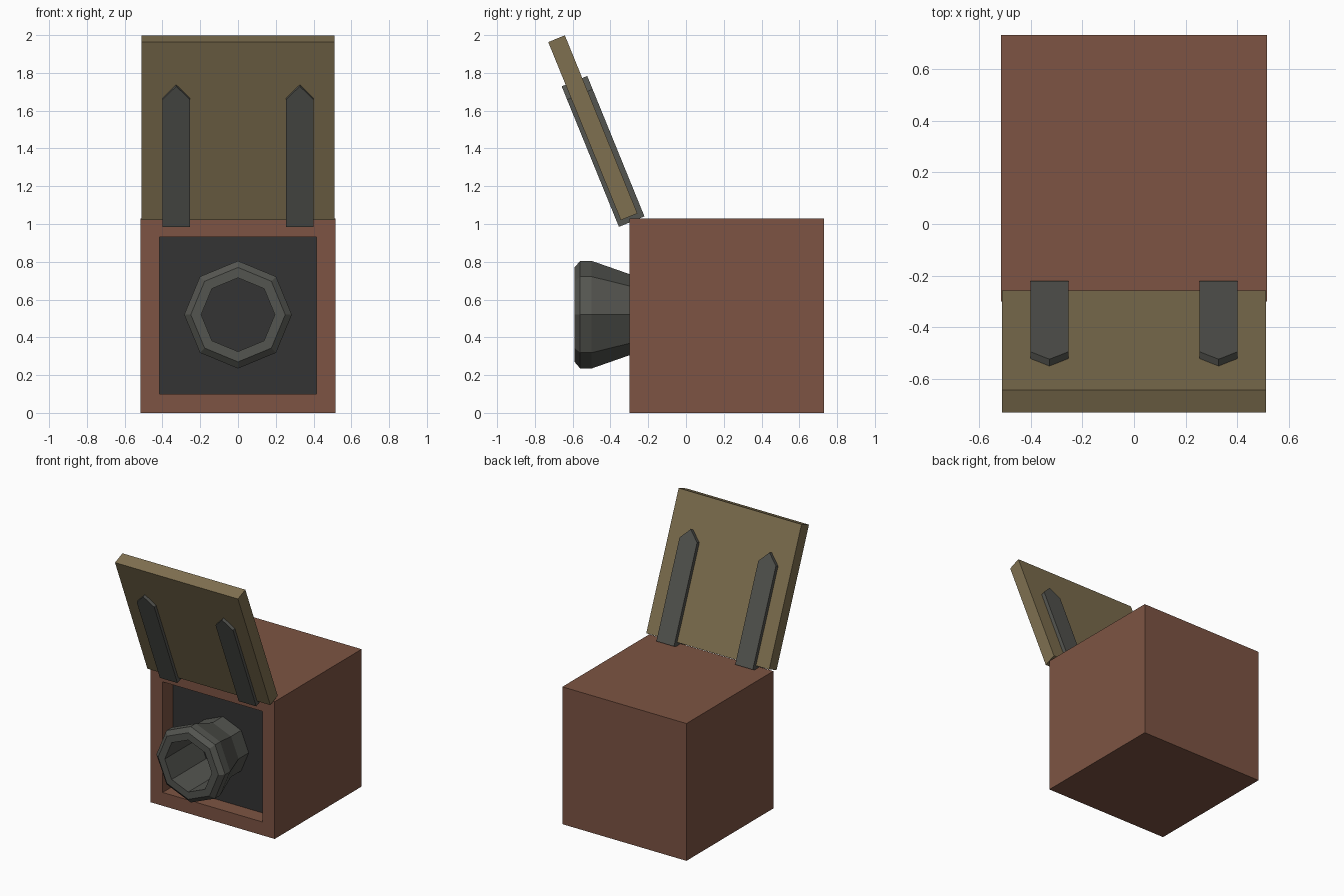
import bpy, bmesh, math
from mathutils import Matrix, Vector

if "Cube" in bpy.data.objects:
    bpy.data.objects.remove(bpy.data.objects["Cube"])


def material(name, rgb):
    # hex-style sRGB to linear
    m = bpy.data.materials.new(name)
    lin = [((c / 255 + 0.055) / 1.055) ** 2.4 for c in rgb]
    m.diffuse_color = (*lin, 1)
    m.use_nodes = True
    m.node_tree.nodes["Principled BSDF"].inputs["Base Color"].default_value = m.diffuse_color
    return m


red_wood = material("red_wood", (125, 84, 67))
tan_wood = material("tan_wood", (127, 112, 80))
iron = material("dark_iron", (84, 85, 80))
black = material("inner_black", (51, 51, 51))


def finish(name, bm, *mats):
    bmesh.ops.recalc_face_normals(bm, faces=bm.faces[:])
    me = bpy.data.meshes.new(name)
    bm.to_mesh(me)
    bm.free()
    ob = bpy.data.objects.new(name, me)
    bpy.context.collection.objects.link(ob)
    for m in mats:
        me.materials.append(m)
    return ob


def cube(size, centre):
    bm = bmesh.new()
    bmesh.ops.create_cube(bm, size=1)
    bmesh.ops.scale(bm, vec=size, verts=bm.verts)
    bmesh.ops.translate(bm, vec=centre, verts=bm.verts)
    return bm


# Box with a recessed black front panel
RECESS = 0.12
bm = cube((1.03, 1.03, 1.03), (0, 0.215, 0.515))
front = min(bm.faces, key=lambda f: f.calc_center_median().y)
bmesh.ops.inset_region(bm, faces=[front], thickness=0.1, use_even_offset=True)
panel = bmesh.ops.extrude_discrete_faces(bm, faces=[front])["faces"][0]
bmesh.ops.translate(bm, vec=(0, RECESS, 0), verts=panel.verts)
panel.material_index = 1
finish("box_body", bm, red_wood, black)

# Eight-sided flared barrel: closed (radius, y) profile turned about y
profile = [(0.195, -0.18), (0.195, -0.59), (0.25, -0.59), (0.285, -0.56),
           (0.285, -0.50), (0.215, -0.30), (0.215, -0.18)]
SIDES = 8
bm = bmesh.new()
rings = []
for i in range(SIDES):
    a = 2 * math.pi * i / SIDES
    rings.append([bm.verts.new((r * math.sin(a), y, 0.52 + r * math.cos(a)))
                  for r, y in profile])
n = len(profile)
for i in range(SIDES):
    p, q = rings[i], rings[(i + 1) % SIDES]
    for j in range(n):
        k = (j + 1) % n
        bm.faces.new((p[j], p[k], q[k], q[j]))
finish("barrel", bm, iron)

# Lid, open and leaning forward
tilt = Matrix.Translation((0, -0.2875, 1.0125)) @ Matrix.Rotation(math.radians(22.17), 4, 'X')
bm = cube((1.02, 0.095, 1.018), (0, -0.003, 0.029 + 0.509))
finish("lid", bm, tan_wood).matrix_world = tilt

# Pointed hinge straps gripping both faces of the lid
for side, label in ((-1, "left"), (1, "right")):
    bm = bmesh.new()
    outline = [(-0.073, 0), (0.073, 0), (0.073, 0.727), (0, 0.803), (-0.073, 0.727)]
    face = bm.faces.new([bm.verts.new((side * 0.327 + x, -0.073, z)) for x, z in outline])
    ext = bmesh.ops.extrude_face_region(bm, geom=[face])["geom"]
    bmesh.ops.translate(bm, vec=(0, 0.146, 0),
                        verts=[v for v in ext if isinstance(v, bmesh.types.BMVert)])
    finish(label + "_hinge_strap", bm, iron).matrix_world = tilt
